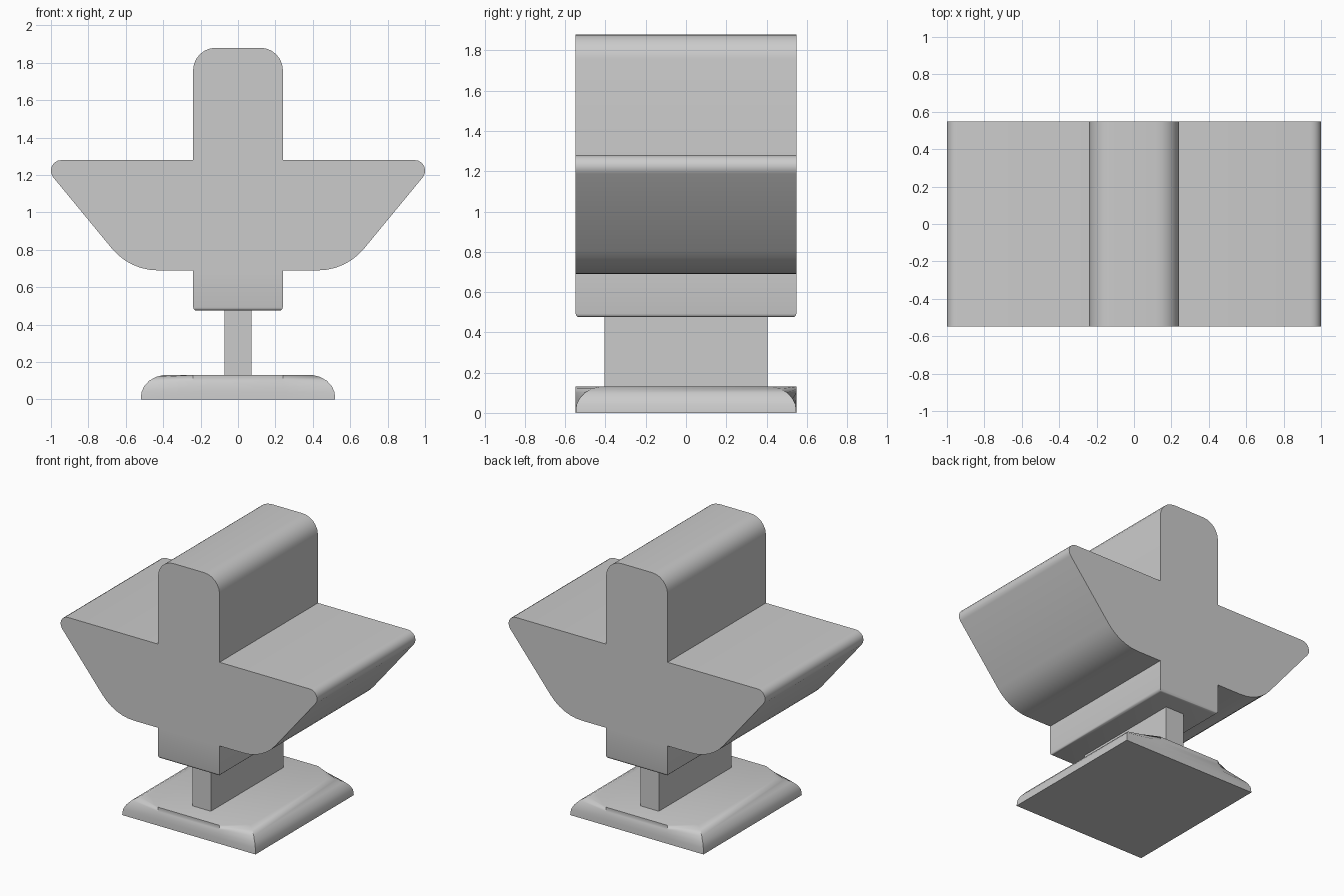
import bpy, bmesh
from math import tan
from mathutils import Vector

if "Cube" in bpy.data.objects:
    bpy.data.objects.remove(bpy.data.objects["Cube"])

DEPTH = 0.548   # half depth along y
COL = 0.24      # half width of the central column


def finish(name, bm):
    bmesh.ops.recalc_face_normals(bm, faces=bm.faces)
    me = bpy.data.meshes.new(name)
    bm.to_mesh(me)
    bm.free()
    ob = bpy.data.objects.new(name, me)
    bpy.context.collection.objects.link(ob)
    bpy.ops.object.select_all(action='DESELECT')
    ob.select_set(True)
    bpy.context.view_layer.objects.active = ob
    bpy.ops.object.shade_smooth_by_angle(angle=0.6)
    return ob


def fillet(prev, corner, nxt, t, n=6):
    """Arc tangent to both sides of a corner, starting t away from it."""
    p, c, q = Vector(prev), Vector(corner), Vector(nxt)
    u, v = (p - c).normalized(), (q - c).normalized()
    half = u.angle(v) / 2
    r = t * tan(half)
    mid = c + (u + v).normalized() * (t * t + r * r) ** 0.5
    a, b = (c + u * t - mid).normalized(), (c + v * t - mid).normalized()
    return [tuple(mid + a.slerp(b, i / n).normalized() * r) for i in range(n + 1)]


# Body: column and flared bowl share one mirrored outline, extruded along y
corners = [(0, 0.475, 0), (COL, 0.475, 0), (COL, 0.69, 0), (0.578, 0.69, 0.15),
           (1.064, 1.28, 0.12), (COL, 1.28, 0), (COL, 1.88, 0.12), (0, 1.88, 0)]
half = []
for i in range(1, len(corners) - 1):
    x, z, t = corners[i]
    half += fillet(corners[i - 1][:2], (x, z), corners[i + 1][:2], t) if t else [(x, z)]
outline = half + [(-x, z) for x, z in reversed(half)]
bm = bmesh.new()
face = bm.faces.new([bm.verts.new((x, -DEPTH, z)) for x, z in outline])
ext = bmesh.ops.extrude_face_region(bm, geom=[face])
bmesh.ops.translate(bm, vec=(0, 2 * DEPTH, 0),
                    verts=[g for g in ext['geom'] if isinstance(g, bmesh.types.BMVert)])
if not face.is_valid or len([f for f in bm.faces if len(f.verts) > 4]) < 2:
    bm.faces.new([v for v in bm.verts if v.co.y < 0])
bmesh.ops.recalc_face_normals(bm, faces=bm.faces)
# Softened lower rim of the column
rim = [e for e in bm.edges if all(v.co.z < 0.48 for v in e.verts)]
bmesh.ops.bevel(bm, geom=rim, offset=0.018, segments=3, profile=0.5, affect='EDGES')
finish("body", bm)

# Stem
bm = bmesh.new()
bmesh.ops.create_cube(bm, size=1)
for v in bm.verts:
    v.co = (v.co.x * 0.144, v.co.y * 0.81, 0.305 + v.co.z * 0.36)
finish("stem", bm)

# Base: stacked rings, rounded at the corners, upright in the middle of front and back
steps = [(0, 0), (0.004, 0.04), (0.018, 0.07), (0.045, 0.1), (0.08, 0.12), (0.12, 0.13)]
bm = bmesh.new()
rings = []
for inset, z in steps:
    x, y = 0.52 - inset, DEPTH - inset
    ring = [(-x, -y), (-COL, -DEPTH), (COL, -DEPTH), (x, -y),
            (x, y), (COL, DEPTH), (-COL, DEPTH), (-x, y)]
    rings.append([bm.verts.new((a, b, z)) for a, b in ring])
for lo, hi in zip(rings, rings[1:]):
    for i in range(8):
        j = (i + 1) % 8
        bm.faces.new((lo[i], lo[j], hi[j], hi[i]))
bm.faces.new(rings[-1])
bm.faces.new(rings[0][::-1])
finish("base", bm)
